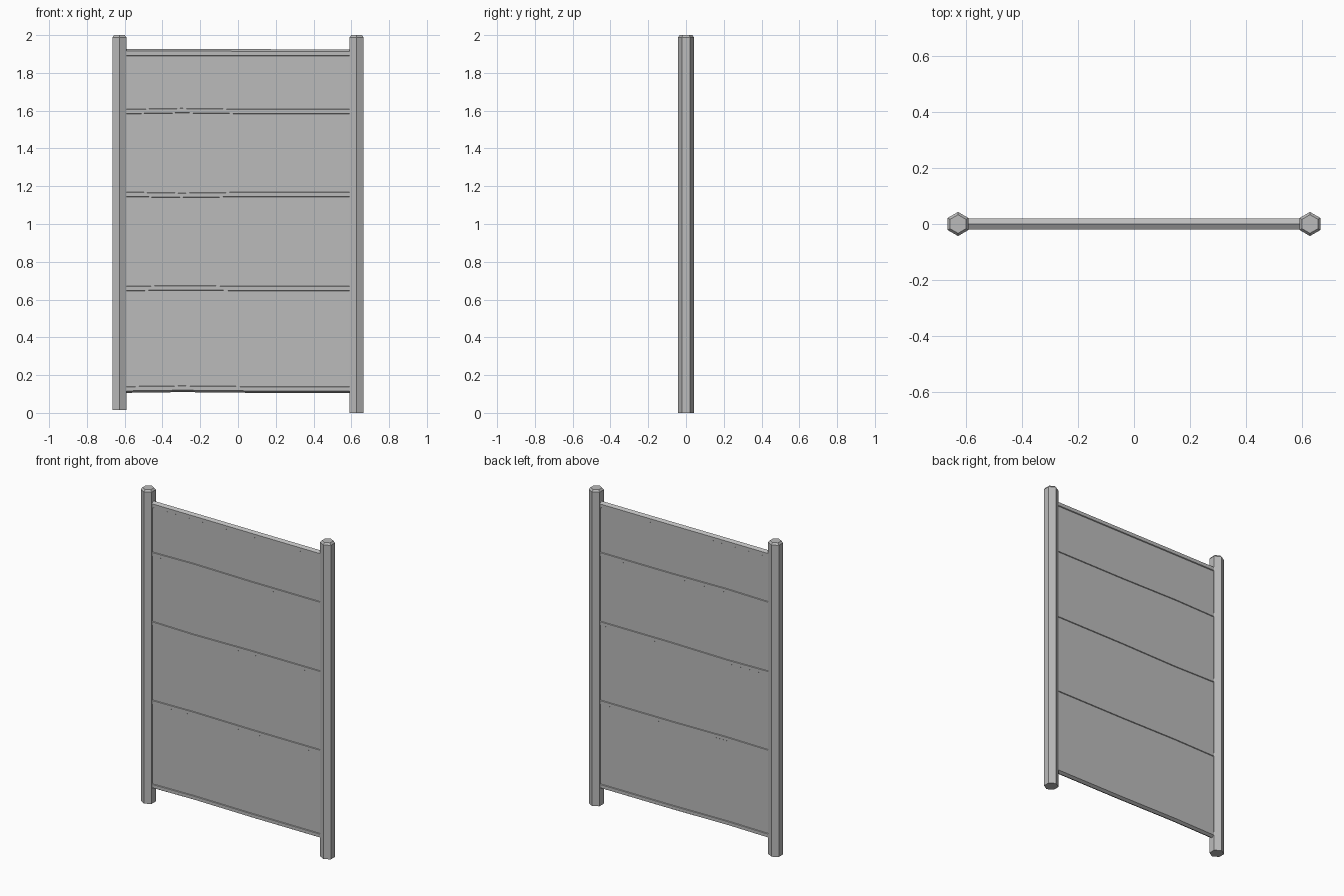
import bpy, math
from mathutils import Vector

cube = bpy.data.objects.get("Cube")
if cube:
    bpy.data.objects.remove(cube)

grey = bpy.data.materials.new("plain grey")
grey.use_nodes = True
colour = (0.5, 0.5, 0.5, 1)
grey.diffuse_color = colour
grey.node_tree.nodes["Principled BSDF"].inputs["Base Color"].default_value = colour


def add_mesh(name, verts, faces):
    mesh = bpy.data.meshes.new(name)
    mesh.from_pydata(verts, [], faces)
    mesh.materials.append(grey)
    obj = bpy.data.objects.new(name, mesh)
    bpy.context.collection.objects.link(obj)
    return obj


def hex_bar(name, rings, axis):
    """Six-sided bar through rings of (centre, radius), along z or x."""
    verts = []
    for centre, radius in rings:
        for i in range(6):
            a = math.radians(30 + 60 * i)
            u, v = radius * math.cos(a), radius * math.sin(a)
            offset = (u, v, 0) if axis == "z" else (0, u, v)
            verts.append(Vector(centre) + Vector(offset))
    faces = [tuple(reversed(range(6)))]
    for r in range(len(rings) - 1):
        for i in range(6):
            j = (i + 1) % 6
            faces.append((r * 6 + i, r * 6 + j, r * 6 + 6 + j, r * 6 + 6 + i))
    last = 6 * (len(rings) - 1)
    faces.append(tuple(range(last, last + 6)))
    return add_mesh(name, verts, faces)


def slab(name, half_x, half_y, z0, z1):
    verts = [(x, y, z) for z in (z0, z1)
             for x, y in ((-half_x, -half_y), (half_x, -half_y),
                          (half_x, half_y), (-half_x, half_y))]
    faces = [(3, 2, 1, 0), (4, 5, 6, 7)]
    faces += [(i, (i + 1) % 4, (i + 1) % 4 + 4, i + 4) for i in range(4)]
    return add_mesh(name, verts, faces)


# Posts with chamfered tops
for name, x, foot in (("left_post", 0.628, 0.0), ("right_post", -0.628, 0.015)):
    hex_bar(name, [((x, 0, foot), 0.043), ((x, 0, 1.988), 0.043),
                   ((x, 0, 2.0), 0.033)], "z")

# Top rail standing clear of the panel
hex_bar("top_rail", [((-0.61, 0, 1.904), 0.022), ((-0.26, 0, 1.904), 0.022),
                     ((0.25, 0, 1.903), 0.022), ((0.61, 0, 1.903), 0.022)], "x")

# Panel between the posts
slab("panel", 0.61, 0.014, 0.118, 1.89)

# Slightly wavy cross rails
for name, z, bump in (("bottom_rail", 0.127, 0.004), ("lower_rail", 0.658, 0.004),
                      ("middle_rail", 1.157, -0.005), ("upper_rail", 1.595, 0.005)):
    hex_bar(name, [((-0.61, 0, z), 0.021), ((-0.3, 0, z + bump), 0.021),
                   ((0.1, 0, z), 0.021), ((0.61, 0, z), 0.021)], "x")
